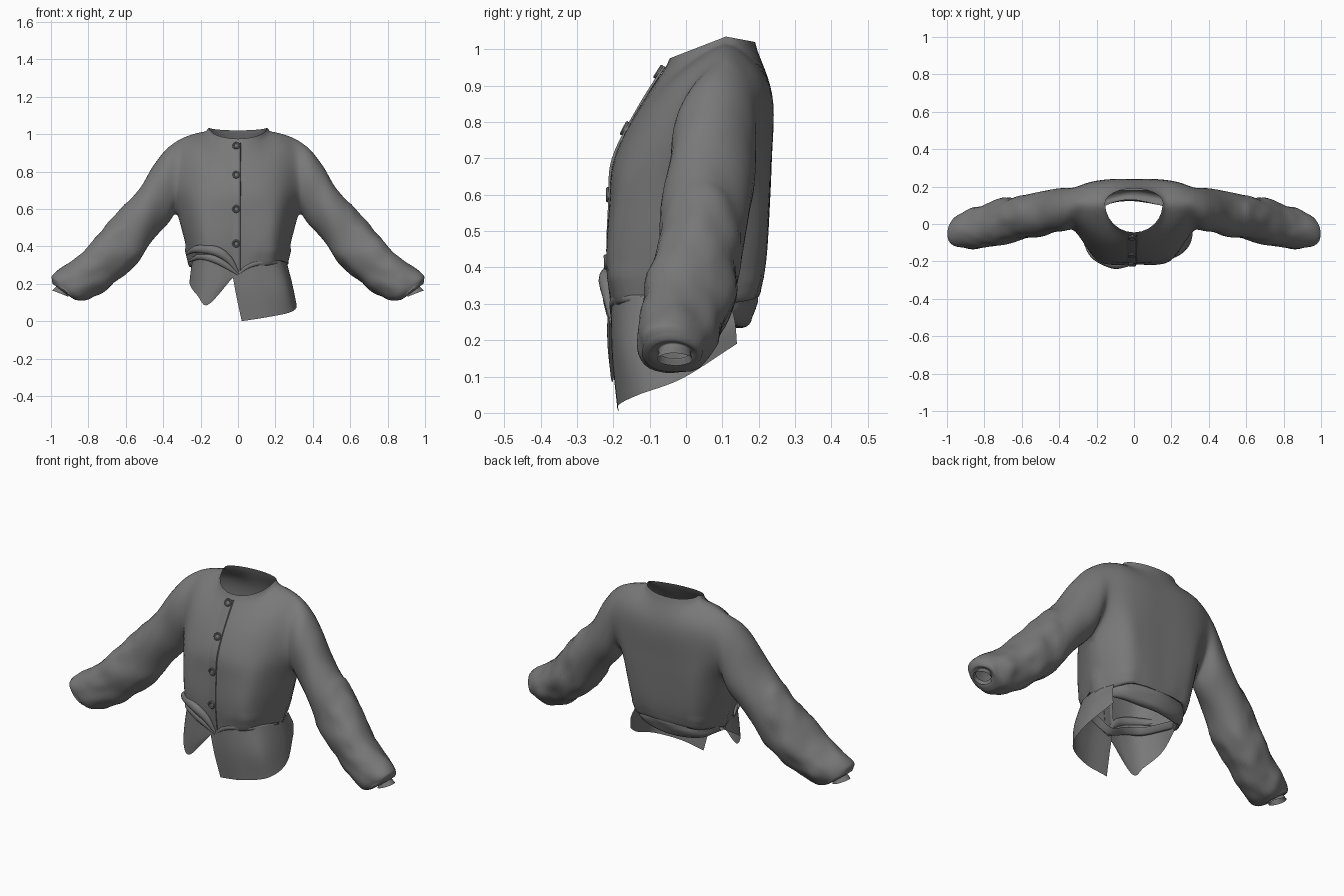
import bpy, bmesh, math
from mathutils import Vector, noise

if "Cube" in bpy.data.objects:
    bpy.data.objects.remove(bpy.data.objects["Cube"])

cloth = bpy.data.materials.new("dark_cloth")
cloth.diffuse_color = (0.19, 0.19, 0.19, 1)
cloth.use_nodes = True
cloth.node_tree.nodes["Principled BSDF"].inputs["Base Color"].default_value = cloth.diffuse_color


def spline(pts, n):
    """Smooth curve through pts with n steps per span."""
    p = [Vector(q) for q in pts]
    p = [2 * p[0] - p[1]] + p + [2 * p[-1] - p[-2]]
    out = []
    for i in range(1, len(p) - 2):
        a, b, c, d = p[i - 1:i + 3]
        for k in range(n):
            t = k / n
            out.append(0.5 * (2 * b + (c - a) * t + (2 * a - 5 * b + 4 * c - d) * t * t
                              + (3 * b - a - 3 * c + d) * t ** 3))
    return out + [p[-2]]


def patch(lines, nu, nv):
    """Smooth grid: lines are splined lengthwise (nv), then across (nu)."""
    cols = [spline(l, nv) for l in lines]
    return [spline(r, nu) for r in zip(*cols)]


def build(name, grids, weld=0.0005, angle=60, relax=0):
    """Mesh from (grid, closed) pairs, optionally relaxed above the hem."""
    bm = bmesh.new()
    for rows, closed in grids:
        vs = [[bm.verts.new(p) for p in r] for r in rows]
        m = len(rows[0])
        for a, b in zip(vs, vs[1:]):
            for j in range(m if closed else m - 1):
                k = (j + 1) % m
                bm.faces.new((a[j], a[k], b[k], b[j]))
    bmesh.ops.remove_doubles(bm, verts=bm.verts, dist=weld)
    bmesh.ops.recalc_face_normals(bm, faces=bm.faces)
    soft = [v for v in bm.verts if not v.is_boundary and v.co.z > .38 and abs(v.co.x) < .6]
    for _ in range(relax):
        bmesh.ops.smooth_vert(bm, verts=soft, factor=.5, use_axis_x=True,
                              use_axis_y=True, use_axis_z=True)
    me = bpy.data.meshes.new(name)
    bm.to_mesh(me)
    bm.free()
    me.materials.append(cloth)
    ob = bpy.data.objects.new(name, me)
    bpy.context.collection.objects.link(ob)
    bpy.ops.object.select_all(action='DESELECT')
    ob.select_set(True)
    bpy.context.view_layer.objects.active = ob
    bpy.ops.object.shade_smooth_by_angle(angle=math.radians(angle))
    return ob


def flip(p):
    return Vector((-p[0], p[1], p[2]))


# Body panels: columns from centre to side, each running hem to top
front = [
    [(0, -.20, .26), (0, -.215, .42), (0, -.21, .58), (0, -.2, .70), (0, -.13, .84), (0, -.045, .975)],
    [(.11, -.2, .30), (.12, -.22, .42), (.13, -.205, .58), (.14, -.185, .70), (.145, -.08, .885), (.155, .11, 1.035)],
    [(.2, -.16, .31), (.215, -.18, .42), (.235, -.16, .58), (.24, -.13, .71), (.24, -.03, .91), (.23, .11, 1.02)],
    [(.265, .02, .30), (.295, .03, .42), (.335, .06, .56), (.325, -.03, .70), (.315, .005, .88), (.305, .11, .995)]]
back = [
    [(0, .205, .33), (0, .22, .42), (0, .23, .58), (0, .235, .7), (0, .24, .87), (0, .19, 1.02)],
    [(.11, .2, .33), (.12, .22, .42), (.13, .23, .58), (.14, .235, .7), (.145, .23, .91), (.155, .11, 1.035)],
    [(.2, .17, .32), (.22, .19, .42), (.235, .21, .58), (.24, .22, .71), (.24, .215, .91), (.23, .11, 1.02)],
    front[3][:3] + [(.325, .175, .70), (.32, .19, .88), (.305, .11, .995)]]
N = 6
F, B = [patch([[flip(p) for p in c] for c in cols[:0:-1]] + cols, N, N) for cols in (front, back)]
PIT, TOP = 2 * N, 5 * N


def join(i, j):
    F[i][j] = (F[i][j] + B[i][j]) / 2
    B[i][j] = F[i][j].copy()


for i in range(PIT + 1):                      # side seams
    join(i, 0), join(i, 6 * N)
for j in list(range(2 * N + 1)) + list(range(4 * N, 6 * N + 1)):   # shoulder seams
    join(TOP, j)
for k in range(1 - N, N):                     # round neckline, eased into the rows below
    a = k / N * math.pi / 2
    s, c = math.sin(a), math.cos(a)
    for P, q in ((F, (.155 * s, .11 - .155 * c, 1.035 - .06 * c)),
                 (B, (.155 * s, .11 + .08 * c, 1.035 - .015 * c))):
        d = Vector(q) - P[TOP][3 * N + k]
        for i in range(2 * N):
            P[TOP - i][3 * N + k] += d * (1 - i / (2 * N)) ** 2

# Sleeves: upper and lower outline (x, z), depth centre and half depth
rings = [
    (.385, .925, .365, .53, .08, .12), (.45, .835, .42, .46, .07, .12),
    (.52, .715, .485, .38, .05, .122), (.605, .615, .57, .275, .04, .12),
    (.71, .50, .68, .185, .015, .12), (.82, .38, .765, .13, -.015, .12),
    (.915, .29, .815, .108, -.03, .115), (.985, .235, .85, .105, -.04, .095),
    (.99, .20, .89, .125, -.035, .07), (.97, .19, .91, .15, -.03, .045),
    (.995, .165, .905, .13, -.03, .05)]
hole = [F[i][6 * N] for i in range(PIT, TOP + 1)] + [B[i][6 * N] for i in range(TOP - 1, PIT, -1)]
M = len(hole)
keys = [hole]
for ux, uz, lx, lz, cy, b in rings:
    ring = []
    for j in range(M):
        a = 2 * math.pi * j / M
        w = (1 - math.cos(a)) / 2
        ring.append(Vector((lx + (ux - lx) * w, cy - b * math.sin(a), lz + (uz - lz) * w)))
    keys.append(ring)
sleeve = [list(r) for r in zip(*[spline(c, 6) for c in zip(*keys)])]
for i, r in enumerate(sleeve):                # soft creases across the sleeve
    mid = sum(r, Vector()) / M
    amp = min(1, i / 12) * (1 if i < 50 else .4)
    for j, p in enumerate(r):
        q = Vector((p.x * 4 + p.z * 5, p.y * 7, p.z * 4 - p.x * 3))
        r[j] = p + (p - mid).normalized() * amp * (.022 * noise.noise(q) + .010 * noise.noise(q * 2.5))

# Hem turned in under the body
hem = F[0] + B[0][-2:0:-1]
lip = [[Vector((p.x * s, .01 + (p.y - .01) * s, p.z + dz)) for p in hem]
       for s, dz in ((1, 0), (.97, -.012), (.92, -.008), (.87, .02))]
build("blouse_body", [(F, False), (B, False), (sleeve, True),
                      ([[flip(p) for p in r] for r in sleeve], True), (lip, True)],
      angle=80, relax=8)

# Front overlap strip
centre = spline(front[0], N)
build("button_strip", [([[p + Vector((x, y, 0)) for x, y in
                          ((-.04, .004), (-.025, -.002), (.012, -.004), (.015, .003))]
                         for p in centre[:-1]], False)], angle=40)

# Buttons: turned profile with a raised rim, set on the front slope
for n, z in enumerate((.935, .78, .60, .415)):
    k = min(range(1, len(centre) - 1), key=lambda i: abs(centre[i].z - z))
    slope = (centre[k + 1] - centre[k - 1]).normalized()
    out = Vector((0, -slope.z, slope.y))
    pos = centre[k] + slope * ((z - centre[k].z) / slope.z) + Vector((-.01, 0, 0))
    prof = [(.001, .007), (.010, .007), (.014, .011), (.018, .011), (.021, .008), (.020, .0)]
    grid = [[pos + out * h + (Vector((1, 0, 0)) * math.cos(a) + slope * math.sin(a)) * r
             for a in [2 * math.pi * s / 24 for s in range(24)]] for r, h in prof]
    build(f"button_{n + 1}", [(grid, True)], weld=.00001, angle=45)

# Loose shirt tails under the hem: top, middle and bottom edges
right_tail = [
    [(-.03, -.205, .25), (.1, -.2, .31), (.22, -.14, .32), (.262, .0, .31), (.23, .12, .31)],
    [(-.01, -.2, .14), (.13, -.2, .17), (.26, -.15, .18), (.29, .0, .2), (.25, .135, .25)],
    [(.02, -.185, .0), (.16, -.185, .022), (.285, -.13, .05), (.312, -.01, .095), (.25, .14, .19)]]
left_tail = [
    [(-.01, -.21, .25), (-.09, -.215, .31), (-.18, -.19, .34), (-.24, -.09, .32), (-.245, .02, .31)],
    [(-.02, -.21, .24), (-.12, -.215, .19), (-.2, -.185, .23), (-.25, -.09, .26), (-.245, .02, .29)],
    [(-.03, -.21, .23), (-.16, -.205, .088), (-.215, -.18, .135), (-.258, -.09, .2), (-.245, .02, .27)]]
build("right_tail", [(patch(right_tail, 8, 8), False)])
build("left_tail", [(patch(left_tail, 8, 8), False)])

# Rolled fabric across the lower back
roll = []
for y, z in ((.0, .34), (-.005, .29), (-.012, .255), (-.04, .24), (-.065, .26), (-.07, .32)):
    roll.append([(x, yy + y, z + dz) for x, yy, dz in
                 ((-.25, .07, .03), (-.19, .15, .005), (-.07, .19, -.005),
                  (.07, .19, .0), (.19, .15, .015), (.25, .07, .04))])
roll = [[p + Vector((0, 1, .5)) * .012 * noise.noise(Vector((p.x * 6, p.y * 9, p.z * 28))) for p in r]
        for r in patch(roll, 5, 8)]
build("back_roll", [(roll, False)])


# Gathered folds at the front waist
def fold(name, path, radius):
    path = spline(path, 6)
    grid = []
    for i, p in enumerate(path):
        d = (path[min(i + 1, len(path) - 1)] - path[max(i - 1, 0)]).normalized()
        s = d.cross(Vector((0, 0, 1))).normalized()
        u = s.cross(d)
        r = radius * (.25 + .75 * math.sin(math.pi * i / (len(path) - 1)))
        grid.append([p + (s * math.cos(a) * .8 + u * math.sin(a)) * r
                     for a in [2 * math.pi * k / 12 for k in range(12)]])
    build(name, [(grid, True)])


fold("left_fold_upper", [(-.275, -.07, .36), (-.22, -.165, .385), (-.12, -.216, .375), (-.05, -.216, .33), (0, -.206, .26)], .026)
fold("left_fold_lower", [(-.265, -.05, .32), (-.2, -.165, .345), (-.12, -.208, .33), (-.05, -.21, .29), (0, -.206, .25)], .022)
fold("right_fold", [(.268, -.02, .31), (.2, -.152, .315), (.11, -.192, .312), (.05, -.2, .29), (0, -.202, .25)], .016)
